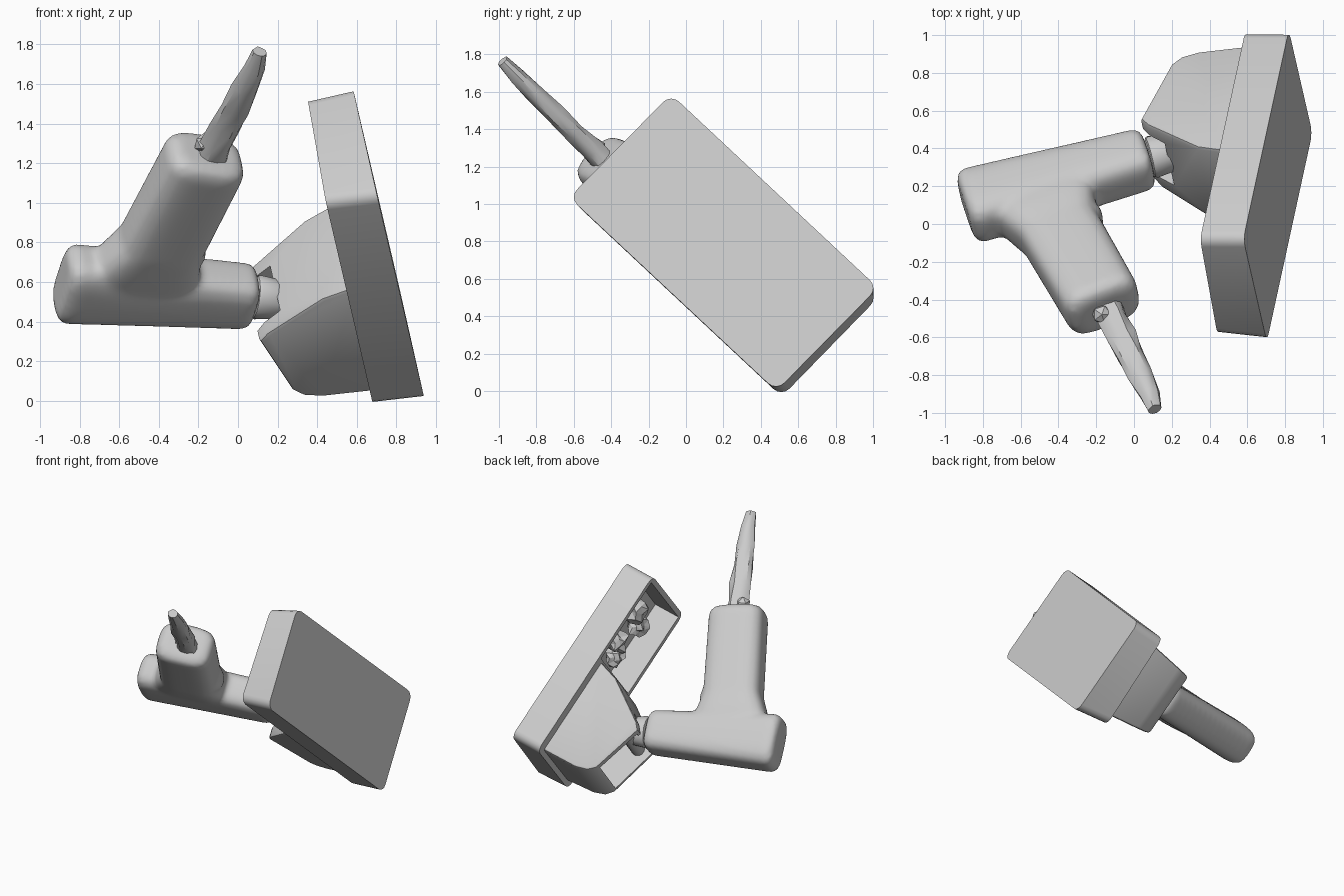
import bpy, bmesh, math, random
from mathutils import Vector, Matrix

random.seed(4)
if "Cube" in bpy.data.objects:
    bpy.data.objects.remove(bpy.data.objects["Cube"])

grey = bpy.data.materials.new("light grey")
grey.use_nodes = True
grey.diffuse_color = (0.6, 0.6, 0.6, 1)
grey.node_tree.nodes["Principled BSDF"].inputs["Base Color"].default_value = (0.6, 0.6, 0.6, 1)

# Tilted frame of the plate: u along it, v across it, w from outer face to back
corner = Vector((0.585, -0.08, 1.56))
u = Vector((0.235, 1.08, -1.01)).normalized()
v = Vector((0.115, -0.53, -0.51))
v = (v - v.dot(u) * u).normalized()
w = u.cross(v)
frame = Matrix((u, v, w)).transposed().to_4x4()
frame.translation = corner
LENGTH, WIDTH, DEPTH = 1.495, 0.745, 0.235
MID = 0.36


def finish(name, bm, matrix=None, smooth=None):
    bmesh.ops.recalc_face_normals(bm, faces=bm.faces)
    mesh = bpy.data.meshes.new(name)
    bm.to_mesh(mesh)
    bm.free()
    ob = bpy.data.objects.new(name, mesh)
    bpy.context.collection.objects.link(ob)
    mesh.materials.append(grey)
    if matrix:
        ob.matrix_world = matrix
    if smooth:
        bpy.ops.object.select_all(action="DESELECT")
        ob.select_set(True)
        bpy.context.view_layer.objects.active = ob
        bpy.ops.object.shade_smooth_by_angle(angle=math.radians(smooth))
    return ob


def box(bm, low, high):
    low, high = Vector(low), Vector(high)
    verts = bmesh.ops.create_cube(bm, size=1)["verts"]
    for vert in verts:
        vert.co = (low + high) / 2 + vert.co * (high - low)


def cut_box(target, name, low, high):
    bm = bmesh.new()
    box(bm, low, high)
    cutter = finish(name, bm, frame)
    cutter.hide_render = True
    cutter.hide_viewport = True
    cutter.display_type = "WIRE"
    cut = target.modifiers.new(name, "BOOLEAN")
    cut.object = cutter
    cut.operation = "DIFFERENCE"
    cut.solver = "EXACT"


def loft(bm, stations, wide, sides=24, power=2.0, jitter=0.0):
    """Closed tube through (centre, half width, half thickness) stations."""
    axis = (Vector(stations[-1][0]) - Vector(stations[0][0])).normalized()
    a = (Vector(wide) - Vector(wide).dot(axis) * axis).normalized()
    b = axis.cross(a)
    rings = []
    for centre, ra, rb in stations:
        ring = []
        for i in range(sides):
            t = math.tau * i / sides
            c, s = math.cos(t), math.sin(t)
            k = (abs(c) ** power + abs(s) ** power) ** (-1 / power)
            k *= 1 + random.uniform(-jitter, jitter)
            ring.append(bm.verts.new(Vector(centre) + a * c * k * ra + b * s * k * rb))
        rings.append(ring)
    for r0, r1 in zip(rings, rings[1:]):
        for i in range(sides):
            j = (i + 1) % sides
            bm.faces.new((r0[i], r0[j], r1[j], r1[i]))
    bm.faces.new(rings[0][::-1])
    bm.faces.new(rings[-1])


def rounded_end(tip, inner, ra, rb, edge):
    """Stations that round a bar off from its full section to its tip."""
    tip = Vector(tip)
    d = (Vector(inner) - tip).normalized() * edge
    return [(tip + d * f, ra - edge * s, rb - edge * s) for f, s in ((0, 1), (0.3, 0.3), (1, 0))]


# Plate with rounded corners, drawn in and deeper along one back edge, hollowed behind its upper half
bm = bmesh.new()
box(bm, (-0.02, -0.02, 0), (LENGTH + 0.02, WIDTH + 0.02, DEPTH))
for vert in bm.verts:
    if vert.co.y > MID and vert.co.z > 0.1:
        vert.co += Vector((0, -0.04, 0.025))
posts = [e for e in bm.edges if abs(e.verts[0].co.z - e.verts[1].co.z) > 0.1]
bmesh.ops.bevel(bm, geom=posts, offset=0.06, segments=4, profile=0.5, affect="EDGES")
plate = finish("plate", bm, frame, 35)
cut_box(plate, "tray_cutter", (0.02, 0.02, 0.05), (0.69, WIDTH - 0.06, 0.4))

# Broken fittings inside the tray
for n, (pu, pv, size) in enumerate([(0.2, 0.3, 0.09), (0.27, 0.45, 0.08), (0.48, 0.3, 0.09), (0.55, 0.42, 0.07)]):
    bm = bmesh.new()
    bmesh.ops.create_icosphere(bm, subdivisions=2, radius=size)
    for vert in bm.verts:
        vert.co *= random.uniform(0.6, 1.25)
        vert.co += Vector((pu, pv, 0.13))
    finish(f"tray_fitting_{n + 1}", bm, frame)

# Hinge housing: profile in u and w, extruded across v, tapering to an open mouth
profile = [(0.70, 0.22), (0.75, 0.39), (0.95, 0.70), (1.0, 0.745), (1.39, 0.64),
           (1.44, 0.59), (1.465, 0.5), (1.475, 0.22)]
bm = bmesh.new()
face = bm.faces.new([bm.verts.new((pu, 0.055, pw)) for pu, pw in profile])
side = bmesh.ops.extrude_face_region(bm, geom=[face])["geom"]
for vert in [g for g in side if isinstance(g, bmesh.types.BMVert)]:
    vert.co.y = 0.665
for vert in bm.verts:
    vert.co.y = MID + (vert.co.y - MID) * (1 - 0.42 * (vert.co.z - 0.22))
bmesh.ops.recalc_face_normals(bm, faces=bm.faces)
rims = [e for e in bm.edges if abs(e.verts[0].co.y - e.verts[1].co.y) < 0.1
        and max(p.co.z for p in e.verts) > 0.3]
bmesh.ops.bevel(bm, geom=rims, offset=0.02, segments=2, profile=0.5, affect="EDGES")
bm.normal_update()
mouth = max(bm.faces, key=lambda f: f.calc_area() if f.normal.z > 0.9 else 0)
bmesh.ops.inset_individual(bm, faces=[mouth], thickness=0.03)
bmesh.ops.inset_individual(bm, faces=[mouth], thickness=0.01, depth=-0.36)
housing = finish("hinge_housing", bm, frame, 30)
cut_box(housing, "hinge_notch_cutter", (0.8, 0.2, 0.61), (1.1, 0.52, 0.9))

# Hinge pin across the mouth
bm = bmesh.new()
loft(bm, [((1.04, 0.13, 0.63), 0.05, 0.05), ((1.04, 0.59, 0.63), 0.05, 0.05)], (1, 0, 0), 16)
finish("hinge_pin", bm, frame, 40)

# Arm and grip: flat rounded bars blended into one soft body
bm = bmesh.new()
elbow, hinge = (0.54, MID - 0.03, 1.66), (0.93, MID - 0.01, 0.725)
loft(bm, rounded_end(elbow, hinge, 0.205, 0.145, 0.05)
     + rounded_end(hinge, elbow, 0.155, 0.135, 0.04)[::-1], (1, 0, 0), 32, 3.6)
grip_top, grip_root = (-0.185, MID, 0.78), (0.66, MID - 0.02, 1.28)
loft(bm, [(grip_root, 0.31, 0.13), ((0.51, MID - 0.01, 1.19), 0.26, 0.145), ((0.40, MID, 1.127), 0.215, 0.15)]
     + rounded_end(grip_top, grip_root, 0.207, 0.16, 0.06)[::-1], (0.5, 0, -0.86), 32, 3.6)
# Small trigger bump in the inner corner
loft(bm, rounded_end((0.49, MID, 0.91), (0.46, MID, 1.1), 0.08, 0.08, 0.03)
     + [((0.46, MID, 1.1), 0.1, 0.1)], (1, 0, 0), 16)
body = finish("arm_and_grip", bm, frame)
blend = body.modifiers.new("blend", "REMESH")
blend.mode = "VOXEL"
blend.voxel_size = 0.02
blend.use_smooth_shade = True
soft = body.modifiers.new("soften", "SMOOTH")
soft.factor = 0.5
soft.iterations = 8

# Knuckle joining the arm to the housing
bm = bmesh.new()
knuckle_tip = (0.99, MID, 0.58)
loft(bm, rounded_end(hinge, knuckle_tip, 0.12, 0.11, 0.02)
     + rounded_end(knuckle_tip, hinge, 0.1, 0.1, 0.02)[::-1], (1, 0, 0), 12)
finish("knuckle", bm, frame, 40)

# Rough tapering blade at the end of the grip
bm = bmesh.new()
loft(bm, [((-0.14, -0.43, 1.22), 0.085, 0.065), ((-0.11, -0.50, 1.29), 0.08, 0.06),
          ((-0.06, -0.60, 1.385), 0.08, 0.055), ((-0.01, -0.70, 1.48), 0.075, 0.055),
          ((0.04, -0.80, 1.58), 0.07, 0.05), ((0.085, -0.90, 1.685), 0.055, 0.045),
          ((0.11, -0.98, 1.765), 0.035, 0.03)], (0.9, 0.2, -0.2), 10, jitter=0.13)
finish("blade", bm, None, 35)

# Collar lump where the blade leaves the grip
bm = bmesh.new()
bmesh.ops.create_icosphere(bm, subdivisions=1, radius=0.055,
                           matrix=Matrix.Translation((-0.17, -0.48, 1.3)))
finish("blade_collar", bm)
